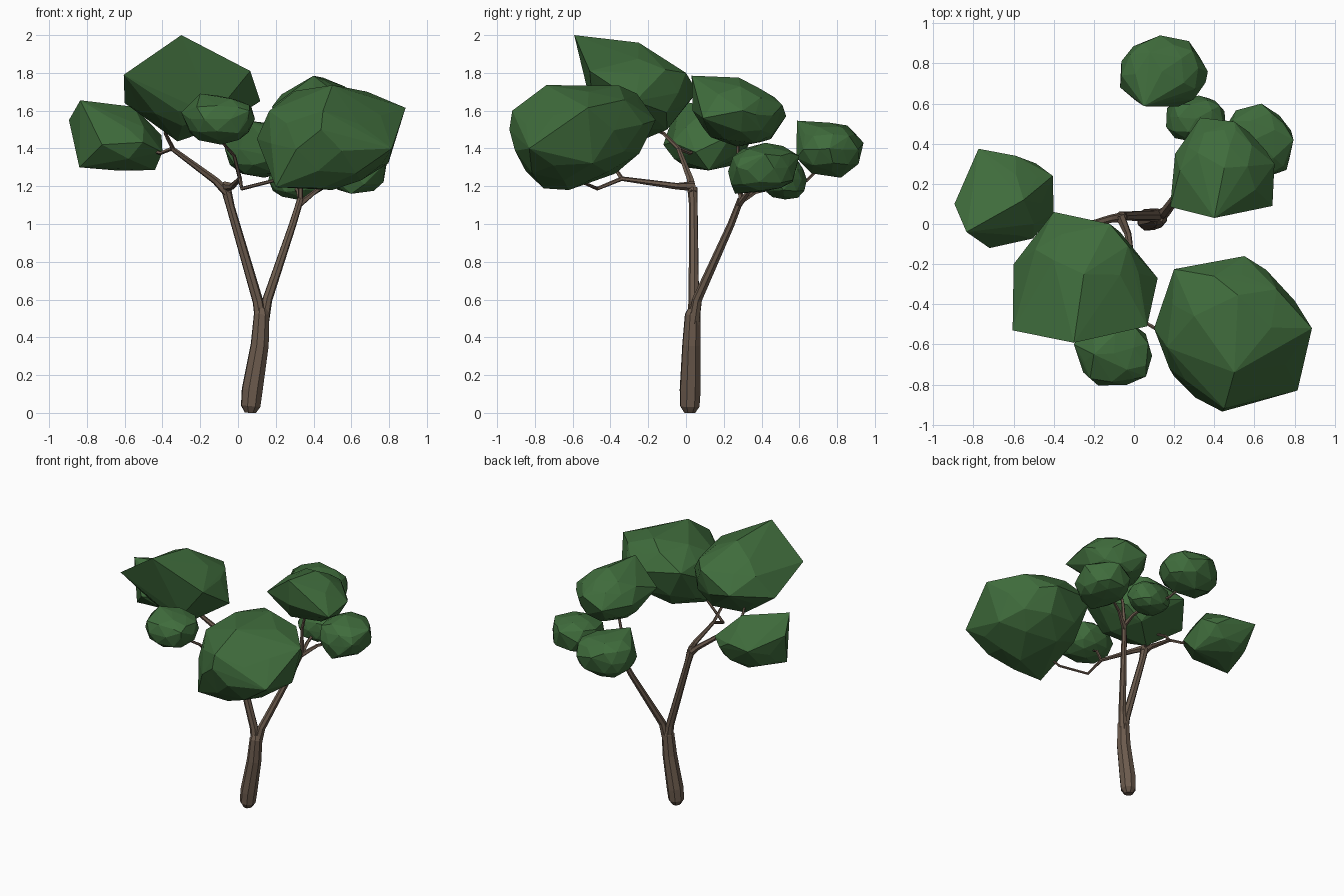
import bpy, bmesh, math, random
from mathutils import Vector, Matrix

random.seed(4)


def material(name, rgb):
    m = bpy.data.materials.new(name)
    m.diffuse_color = (*rgb, 1)
    return m


BARK = material("bark", (0.15, 0.105, 0.075))
LEAF = material("leaf", (0.05, 0.15, 0.045))


def finish(bm, name, mat):
    me = bpy.data.meshes.new(name)
    bmesh.ops.recalc_face_normals(bm, faces=bm.faces[:])
    bm.to_mesh(me)
    bm.free()
    me.materials.append(mat)
    bpy.context.collection.objects.link(bpy.data.objects.new(name, me))


def limb(name, path, sides=7):
    """Tapered faceted tube along (x, y, z, radius) points."""
    bm = bmesh.new()
    pts = [Vector(p[:3]) for p in path]
    rings = []
    for i, p in enumerate(pts):
        d = (pts[min(i + 1, len(pts) - 1)] - pts[max(i - 1, 0)]).normalized()
        u = d.cross(Vector((0.31, 0.95, 0.05))).normalized()
        if i and u.dot(last) < 0:
            u = -u
        last, v = u, d.cross(u)
        rings.append([bm.verts.new(p + path[i][3] * (u * math.cos(a) + v * math.sin(a)))
                      for a in (2 * math.pi * k / sides for k in range(sides))])
    for a, b in zip(rings, rings[1:]):
        for k in range(sides):
            n = (k + 1) % sides
            bm.faces.new((a[k], a[n], b[n], b[k]))
    bm.faces.new(rings[0])
    bm.faces.new(rings[-1])
    finish(bm, name, BARK)


def clump(name, lo, hi, corners, tilt=0, fill=0.92, power=0.85):
    """Faceted leaf mass: hull of a rough, boxy ellipsoid plus jutting corners."""
    lo, hi = Vector(lo), Vector(hi)
    c, r = (lo + hi) / 2, (hi - lo) / 2
    bm = bmesh.new()
    bmesh.ops.create_icosphere(bm, subdivisions=2, radius=1)
    spin = Matrix.Rotation(random.uniform(0, 6), 3, 'Z')
    for v in bm.verts:
        p = spin @ v.co
        p = Vector([math.copysign(abs(t) ** power, t) for t in p])
        p *= fill * random.uniform(0.93, 1.05)
        p.z += tilt * p.y
        v.co = [min(max(c[i] + p[i] * r[i], lo[i]), hi[i]) for i in range(3)]
    for p in corners:
        bm.verts.new(p)
    out = bmesh.ops.convex_hull(bm, input=bm.verts[:])
    junk = {g for g in out["geom_interior"] + out["geom_unused"]
            if isinstance(g, bmesh.types.BMVert)}
    bmesh.ops.delete(bm, geom=list(junk), context='VERTS')
    finish(bm, name, LEAF)


# trunk and the two main limbs
limb("trunk", [(.065, .02, 0, .03), (.067, .02, .035, .054), (.075, .022, .12, .058),
               (.115, .028, .36, .05), (.125, .035, .52, .043), (.125, .04, .55, .03)], 8)
limb("left_limb", [(.125, .035, .46, .034), (.105, .042, .59, .029),
                   (-.04, .04, 1.09, .023), (-.065, .035, 1.19, .028)])
limb("right_limb", [(.125, .035, .44, .034), (.155, .06, .6, .027),
                    (.29, .24, 1.0, .02), (.33, .29, 1.13, .018)])

# left side branches
limb("left_branch", [(-.05, .035, 1.16, .026), (-.12, .025, 1.23, .02), (-.35, -.04, 1.40, .013)], 6)
limb("left_twig", [(-.35, -.04, 1.40, .011), (-.41, .02, 1.375, .01), (-.55, .1, 1.42, .007)], 5)
limb("top_twig", [(-.34, -.03, 1.39, .012), (-.385, -.12, 1.48, .01), (-.33, -.25, 1.55, .007)], 5)
limb("front_branch", [(-.07, .04, 1.2, .026), (-.03, -.05, 1.2, .018), (.01, -.34, 1.24, .012),
                      (.02, -.47, 1.187, .01), (.19, -.57, 1.23, .009), (.3, -.6, 1.3, .007)], 6)
limb("front_twig", [(.01, -.34, 1.24, .011), (-.02, -.42, 1.36, .01), (-.1, -.55, 1.45, .007)], 5)

# right side branches
limb("right_twig", [(.32, .28, 1.1, .018), (.42, .34, 1.18, .012), (.56, .4, 1.24, .008)], 5)
limb("upper_twig", [(.33, .29, 1.12, .015), (.335, .28, 1.3, .011), (.38, .27, 1.47, .008)], 5)
limb("back_branch", [(.33, .29, 1.12, .016), (.32, .37, 1.17, .012), (.3, .5, 1.2, .01),
                     (.22, .64, 1.23, .009), (.17, .71, 1.3, .007)], 5)

# leaf masses
clump("big_front_leaves", (.09, -.94, 1.175), (.87, -.17, 1.745),
      [(.887, -.52, 1.615), (.815, -.83, 1.4), (.2, -.225, 1.6), (.55, -.16, 1.55),
       (.44, -.935, 1.5), (.1, -.52, 1.45), (.2, -.76, 1.195), (.5, -.62, 1.18),
       (.5, -.74, 1.735), (.45, -.92, 1.6), (.4, -.26, 1.69)], .28, .91, .9)
clump("top_leaves", (-.59, -.57, 1.46), (.1, .03, 1.93),
      [(-.3, -.592, 2.0), (-.605, -.53, 1.79), (.065, -.51, 1.81), (-.4, .06, 1.7),
       (.118, -.27, 1.65), (-.6, -.2, 1.64), (-.25, -.25, 1.96), (-.12, .0, 1.8),
       (-.32, -.25, 1.437), (-.15, -.1, 1.5), (-.2, .01, 1.64)], 0, .86)
clump("left_leaves", (-.88, -.11, 1.275), (-.41, .35, 1.59),
      [(-.835, -.04, 1.655), (-.775, .375, 1.5), (-.895, .1, 1.55), (-.4, .05, 1.38),
       (-.405, .24, 1.47), (-.55, .12, 1.62), (-.84, .0, 1.3), (-.72, -.12, 1.42),
       (-.59, .34, 1.5), (-.44, .12, 1.285)], 0, .92, .8)
clump("small_front_leaves", (-.29, -.81, 1.43), (.09, -.48, 1.68),
      [(-.3, -.6, 1.59), (.06, -.76, 1.6), (-.2, -.65, 1.69), (-.09, -.62, 1.42)], 0, .98, .85)
clump("right_upper_leaves", (.18, .05, 1.4), (.69, .51, 1.77),
      [(.4, .03, 1.785), (.69, .09, 1.56), (.18, .085, 1.62), (.33, .53, 1.57),
       (.5, .51, 1.63), (.7, .3, 1.6), (.45, .28, 1.775), (.35, .27, 1.41),
       (.4, .035, 1.6), (.35, .13, 1.46), (.4, .45, 1.45), (.45, .47, 1.67)], -.08, .9)
clump("right_lower_leaves", (.44, .22, 1.16), (.79, .59, 1.42),
      [(.795, .42, 1.37), (.635, .6, 1.36), (.76, .27, 1.3), (.6, .26, 1.16),
       (.6, .42, 1.43)], .1, .97, .8)
clump("inner_leaves", (.16, .41, 1.13), (.46, .64, 1.34), [(.17, .5, 1.25)], 0, 1, .8)
clump("back_leaves", (-.08, .59, 1.25), (.36, .93, 1.54),
      [(.05, .587, 1.547), (.13, .94, 1.43), (.368, .76, 1.4), (.22, .585, 1.35),
       (.14, .82, 1.245)], 0, .97, .8)
